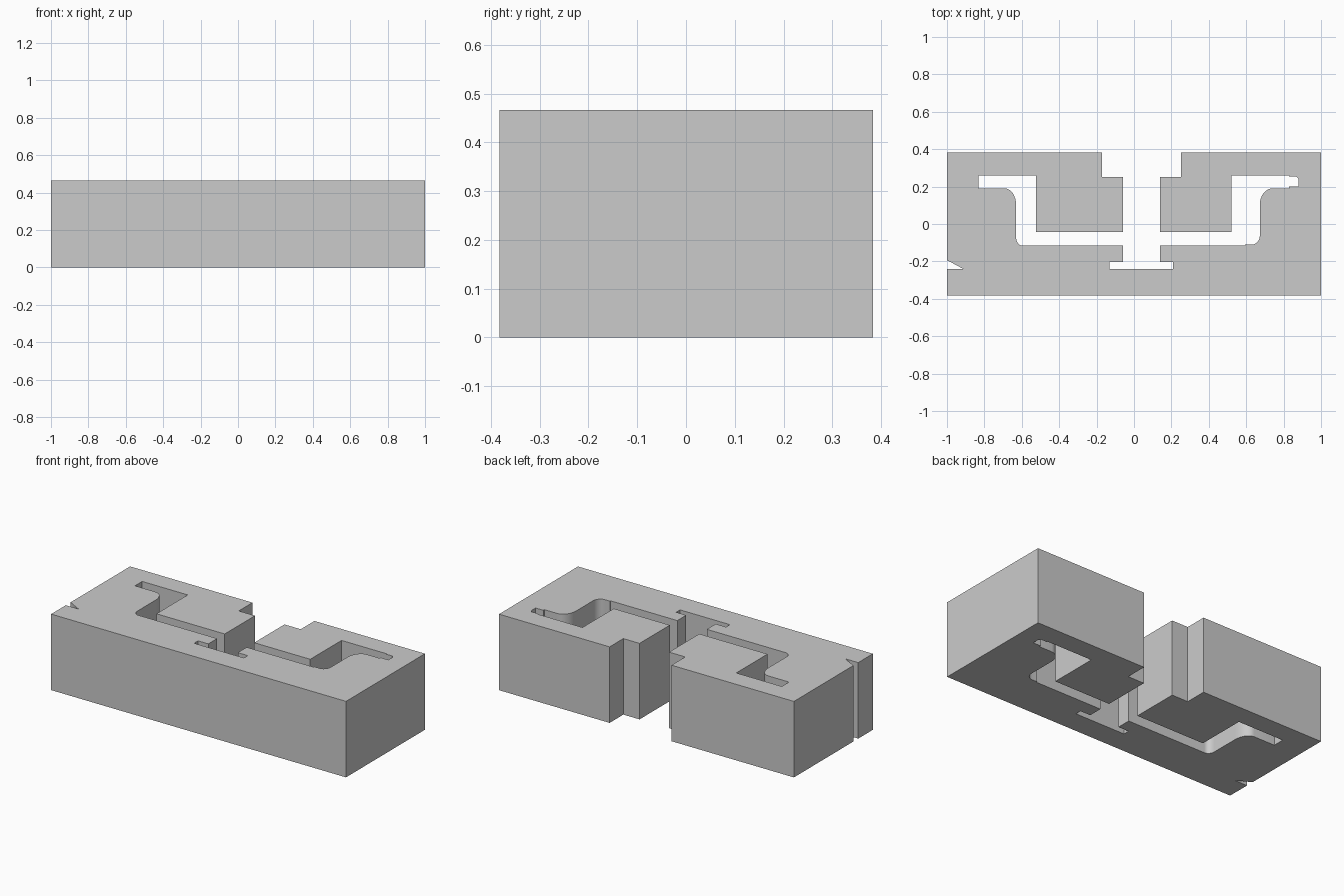
import bpy, bmesh, math
from mathutils import Vector

cube = bpy.data.objects.get("Cube")
if cube:
    bpy.data.objects.remove(cube, do_unlink=True)

HEIGHT = 0.466


def arc(start, corner, end, steps=8):
    """Quarter ellipse from start to end, rounding off the corner."""
    s, c, e = Vector(start), Vector(corner), Vector(end)
    centre = s + e - c
    turns = [math.pi / 2 * i / steps for i in range(steps + 1)]
    return [tuple(centre + (s - centre) * math.cos(t) + (e - centre) * math.sin(t))
            for t in turns]


# Front rail and left block, with the back step beside the gap
front_rail = [(-1, -.382), (1, -.382), (1, -.245)]
left_block = [(1, .383), (.25, .383), (.25, .25), (.14, .25), (.14, -.043),
              (.52, -.043), (.52, .26)]

# Left slot: stepped end, rounded shoulder and rounded foot
left_slot = [(.828, .26), (.828, .254), (.868, .254), (.88, .242), (.88, .2),
             (.828, .2), (.828, .19)]
left_slot += arc((.74, .19), (.673, .19), (.673, .105))
left_slot += arc((.673, -.06), (.673, -.11), (.63, -.11))
left_slot += [(.593, -.11), (.593, -.116)]

# Undercut pocket in the front rail
pocket = [(.14, -.116), (.14, -.202), (.208, -.202), (.208, -.24),
          (-.13, -.24), (-.13, -.202), (-.06, -.202), (-.06, -.116)]

# Right slot
right_slot = arc((-.595, -.116), (-.63, -.116), (-.63, -.075))
right_slot += arc((-.63, .1), (-.63, .19), (-.69, .19))
right_slot += [(-.832, .19), (-.832, .26)]

# Right block and the small side notch
right_block = [(-.523, .26), (-.523, -.043), (-.06, -.043), (-.06, .25),
               (-.17, .25), (-.17, .383), (-1, .383)]
side_notch = [(-1, -.193), (-.913, -.24), (-1, -.24)]

outline = front_rail + left_block + left_slot + pocket + right_slot + right_block + side_notch

# Extrude the single outline into a solid
bm = bmesh.new()
base = bm.faces.new([bm.verts.new((x, y, 0)) for x, y in outline])
moved = bmesh.ops.extrude_face_region(bm, geom=[base], use_keep_orig=True)["geom"]
bmesh.ops.translate(bm, vec=(0, 0, HEIGHT),
                    verts=[v for v in moved if isinstance(v, bmesh.types.BMVert)])
bmesh.ops.recalc_face_normals(bm, faces=bm.faces)
mesh = bpy.data.meshes.new("slotted_block")
bm.to_mesh(mesh)
bm.free()
block = bpy.data.objects.new("slotted_block", mesh)
bpy.context.collection.objects.link(block)

# Plain grey finish
grey = bpy.data.materials.new("light_grey")
grey.use_nodes = True
colour = (.6, .6, .6, 1)
grey.diffuse_color = colour
grey.node_tree.nodes["Principled BSDF"].inputs["Base Color"].default_value = colour
mesh.materials.append(grey)

# Smooth the fillets and keep the edges sharp
bpy.ops.object.select_all(action='DESELECT')
block.select_set(True)
bpy.context.view_layer.objects.active = block
bpy.ops.object.shade_smooth_by_angle(angle=math.radians(30))
